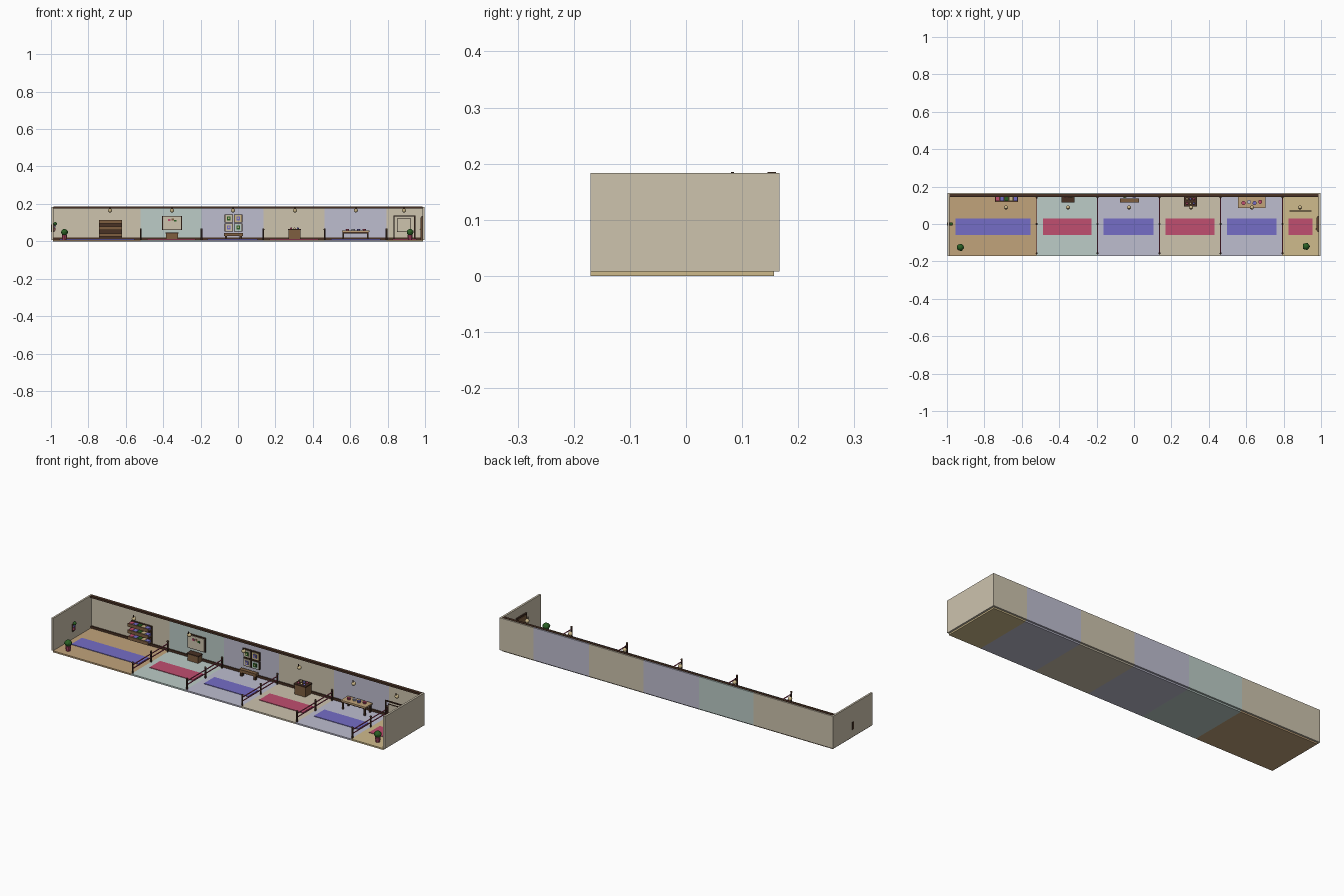
import bpy
import math

old = bpy.data.objects.get("Cube")
if old:
    bpy.data.objects.remove(old, do_unlink=True)


def material(name, *rgb):
    # Convert display values to linear colour
    lin = [((c / 255 + 0.055) / 1.055) ** 2.4 for c in rgb] + [1]
    m = bpy.data.materials.new(name)
    m.use_nodes = True
    m.diffuse_color = lin
    m.node_tree.nodes["Principled BSDF"].inputs["Base Color"].default_value = lin
    return m


beige = material("beige plaster", 205, 195, 174)
teal = material("pale teal", 188, 204, 199)
lavender = material("pale lavender", 190, 189, 207)
tan = material("tan floor", 193, 163, 123)
ochre = material("warm cream", 207, 187, 140)
dark = material("dark wood", 72, 49, 36)
wood = material("mid wood", 126, 94, 64)
violet = material("violet", 117, 109, 198)
crimson = material("crimson", 192, 78, 112)
green = material("leaf green", 42, 96, 36)


def finish(name, mat):
    ob = bpy.context.object
    ob.name = name
    ob.data.materials.append(mat)
    return ob


def box(name, mat, xs, ys, zs):
    """Box between pairs of limits on each axis."""
    spans = (xs, ys, zs)
    bpy.ops.mesh.primitive_cube_add(size=1, location=[(a + b) / 2 for a, b in spans])
    ob = finish(name, mat)
    ob.scale = [b - a for a, b in spans]
    return ob


def around(c, half):
    return (c - half, c + half)


def rod(name, mat, x, y, zs, r, r_top=None):
    bpy.ops.mesh.primitive_cone_add(vertices=10, radius1=r, radius2=r_top or r,
                                    depth=zs[1] - zs[0], location=(x, y, sum(zs) / 2))
    return finish(name, mat)


def ball(name, mat, x, y, z, r):
    bpy.ops.mesh.primitive_uv_sphere_add(segments=14, ring_count=8, radius=r, location=(x, y, z))
    ob = finish(name, mat)
    bpy.ops.object.shade_smooth_by_angle()
    return ob


FLOOR, TOP, FRONT, BACK = 0.008, 0.183, -0.17, 0.157
EDGES = [-0.988, -0.52, -0.195, 0.136, 0.463, 0.794, 0.988]
FLOORS = [tan, teal, lavender, beige, lavender, ochre]
WALLS = [beige, teal, lavender, beige, lavender, beige]
LAMPS = [-0.684, -0.353, -0.027, 0.305, 0.63, 0.888]

# Rooms: floor, wall, rug and lamp for each bay
for i, lamp_x in enumerate(LAMPS):
    a, b = EDGES[i], EDGES[i + 1]
    tag = f"room_{i + 1}_"
    box(tag + "floor", FLOORS[i], (a, b), (FRONT, BACK), (0, FLOOR))
    box(tag + "back_wall", WALLS[i], (a, b), (BACK, 0.167), (FLOOR, TOP))
    box(tag + "rug", (violet, crimson)[i % 2], (a + 0.033, b - 0.033), (-0.06, 0.03), (FLOOR, 0.011))
    ball(tag + "lamp_globe", ochre, lamp_x, 0.088, 0.165, 0.011)
    rod(tag + "lamp_cord", dark, lamp_x, 0.083, (0.172, 0.185), 0.0025)

# End walls and long trims
box("left_room_end_wall", beige, (-0.997, -0.987), (FRONT, 0.167), (FLOOR, TOP))
box("right_room_end_wall", beige, (0.987, 0.998), (FRONT, 0.167), (FLOOR, TOP))
box("cornice", dark, (-0.987, 0.987), (0.145, 0.16), (0.175, 0.185))
box("skirting", dark, (-0.987, 0.987), (0.151, BACK), (FLOOR, 0.02))

# Rope barriers between bays
for x in EDGES[1:-1]:
    for y in (-0.157, 0, 0.142):
        rod("barrier_post", dark, x, y, (FLOOR, 0.062), 0.0045)
        ball("barrier_knob", dark, x, y, 0.064, 0.0055)
    for z in (0.032, 0.052):
        box("barrier_rope", crimson, around(x, 0.002), (-0.157, 0.142), around(z, 0.002))

# Potted plants
for x, y in ((-0.928, -0.125), (0.92, -0.12)):
    rod("plant_pot", crimson, x, y, (FLOOR, 0.034), 0.011, 0.015)
    ball("plant_leaves", green, x, y, 0.048, 0.018)
    for k in range(5):
        t = k * math.tau / 5
        ball("plant_sprig", green, x + 0.011 * math.cos(t), y + 0.011 * math.sin(t), 0.05, 0.009)

# Display shelves with folded cloth
sx = (-0.743, -0.62)
box("shelf_back", dark, sx, (0.148, BACK), (0.02, 0.115))
for z in (0.025, 0.06, 0.095):
    box("shelf_board", wood, sx, (0.12, 0.15), (z, z + 0.006))
    box("shelf_lip", wood, sx, (0.117, 0.121), (z, z + 0.018))
    for k, mat in enumerate((crimson, violet, green, ochre, violet)):
        x = sx[0] + 0.0135 + k * 0.024
        box("folded_cloth", mat, around(x, 0.011), (0.123, 0.147), (z + 0.006, z + 0.018))

# Wall ornament on the end wall
box("ornament_board", dark, (-1, -0.982), around(0, 0.008), (0.05, 0.09))
ball("ornament_leaf", green, -0.977, 0, 0.094, 0.009)
box("ornament_ribbon", crimson, (-0.984, -0.975), around(0, 0.005), (0.058, 0.07))
box("ornament_gem", violet, (-0.984, -0.976), around(0, 0.006), (0.074, 0.084))


def picture(name, x, z, hw, hh, mat, border=0.004):
    """Framed panel on the back wall."""
    box(name + "_frame", dark, around(x, hw), (0.148, BACK), around(z, hh))
    box(name + "_panel", mat, around(x, hw - border), (0.145, 0.15), around(z, hh - border))


# Notice board with pins and a chest below
picture("notice_board", -0.353, 0.098, 0.053, 0.038, beige)
for dx, dz, mat in ((-0.015, 0.016, crimson), (0.004, 0.018, wood), (0.018, 0.012, green)):
    box("pinned_note", mat, around(-0.353 + dx, 0.006), (0.142, 0.146), around(0.098 + dz, 0.005))
box("chest", wood, (-0.385, -0.32), (0.117, 0.15), (FLOOR, 0.042))
box("chest_lid", dark, (-0.388, -0.317), (0.115, 0.151), (0.042, 0.048))

# Four pictures with a bench below
for k, mat in enumerate((green, ochre, violet, teal)):
    x, z = -0.049 + 0.05 * (k % 2), 0.122 - 0.048 * (k // 2)
    picture("picture", x, z, 0.023, 0.022, mat if k % 2 else beige)
    box("picture_motif", (green, violet, violet, green)[k], around(x, 0.01), (0.142, 0.146), around(z, 0.01))
    box("picture_centre", ochre, around(x, 0.004), (0.14, 0.143), around(z, 0.004))
box("bench_seat", wood, (-0.076, 0.027), (0.115, 0.137), (0.028, 0.044))
for x in (-0.064, 0.015):
    box("bench_leg", dark, around(x, 0.006), (0.118, 0.134), (FLOOR, 0.028))

# Cabinet with small wares
box("cabinet", wood, (0.27, 0.334), (0.098, 0.15), (FLOOR, 0.06))
box("cabinet_top", dark, (0.266, 0.338), (0.094, 0.151), (0.06, 0.066))
for k, mat in enumerate((crimson, ochre, violet, ochre, violet, crimson)):
    ball("small_ware", mat, 0.284 + 0.018 * (k % 3), 0.11 + 0.024 * (k // 3), 0.068, 0.006)

# Table with dishes
box("table_top", tan, (0.555, 0.703), (0.085, 0.146), (0.05, 0.057))
for x in (0.564, 0.694):
    for y in (0.092, 0.138):
        box("table_leg", dark, around(x, 0.004), around(y, 0.004), (FLOOR, 0.05))
for y in (0.092, 0.138):
    box("table_apron", dark, (0.564, 0.694), around(y, 0.002), (0.043, 0.05))
for k, mat in enumerate((crimson, lavender, violet, crimson)):
    rod("dish", mat, 0.585 + 0.03 * k, 0.112 + 0.006 * (k % 2), (0.057, 0.067), 0.007, 0.011)

# Free-standing screen made of dark bars around a pale sheet
for x in (0.835, 0.945):
    box("screen_post", dark, around(x, 0.003), around(0.07, 0.003), (FLOOR, 0.138))
box("screen_rail", dark, (0.835, 0.945), around(0.07, 0.003), (0.132, 0.138))
box("screen_edge", dark, (0.85, 0.925), around(0.07, 0.002), (0.05, 0.122))
box("screen_sheet", beige, (0.853, 0.922), around(0.07, 0.003), (0.053, 0.119))

# Door in the end wall
box("door_frame", dark, (0.98, 0.989), around(0, 0.042), (FLOOR, 0.135))
box("door_leaf", wood, (0.977, 0.982), around(0, 0.035), (FLOOR, 0.128))
ball("door_knob", ochre, 0.975, -0.026, 0.065, 0.004)
